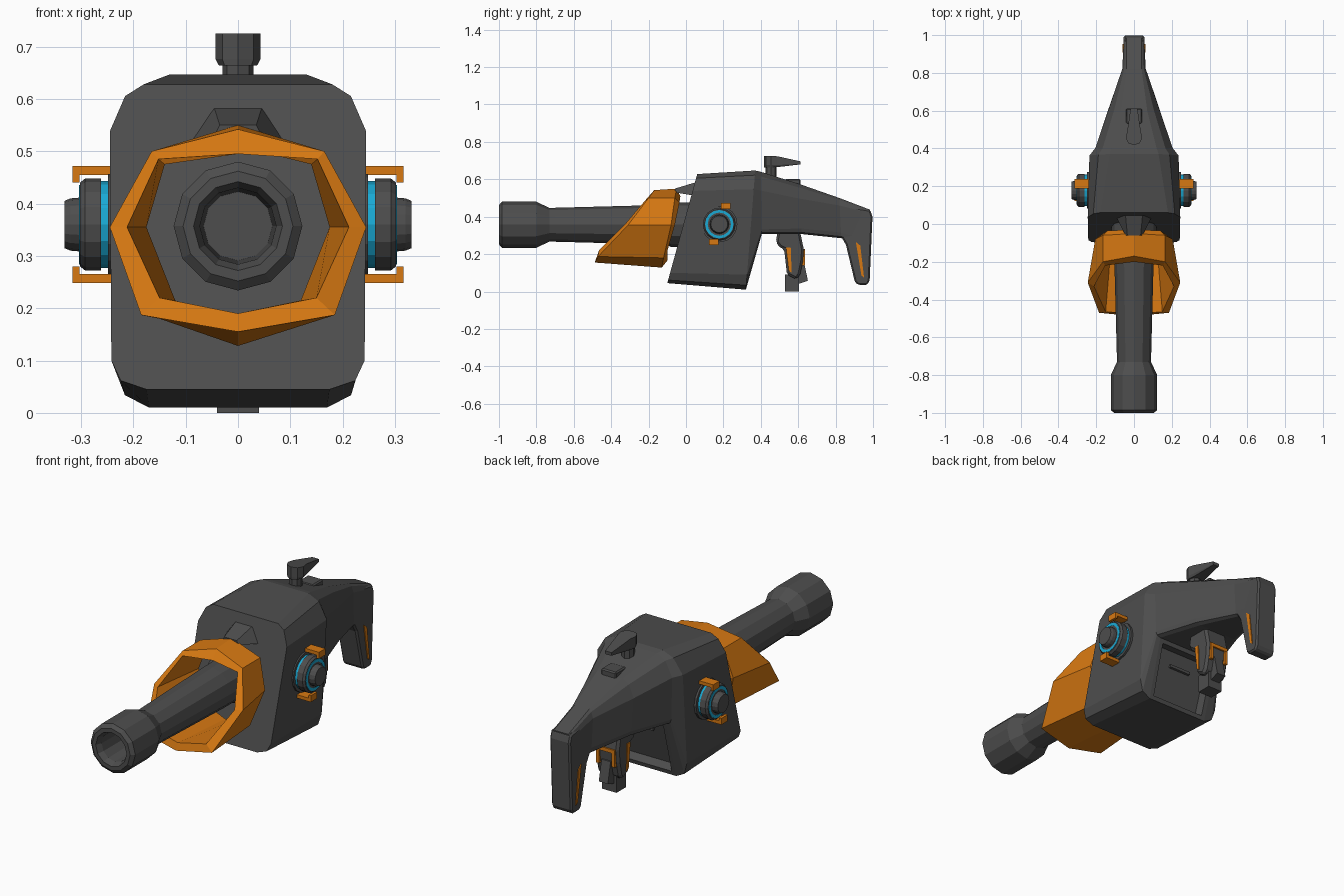
import bpy, bmesh, math
from mathutils import Vector


def material(name, rgb):
    m = bpy.data.materials.new(name)
    m.diffuse_color = (*rgb, 1)
    return m


DARK = material("dark_grey", (0.075, 0.075, 0.075))
ORANGE = material("orange", (0.68, 0.19, 0.006))
CYAN = material("cyan_blue", (0.01, 0.40, 0.66))


def finish(bm, name, mat):
    bmesh.ops.recalc_face_normals(bm, faces=bm.faces)
    me = bpy.data.meshes.new(name)
    bm.to_mesh(me)
    bm.free()
    me.materials.append(mat)
    ob = bpy.data.objects.new(name, me)
    bpy.context.collection.objects.link(ob)
    return ob


def loft(name, rings, mat, wrap=False, recess=None):
    """Skin a list of closed rings; wrap joins last to first, else ends are capped."""
    bm = bmesh.new()
    vs = [[bm.verts.new(p) for p in r] for r in rings]
    n = len(vs[0])
    pairs = list(zip(vs, vs[1:])) + ([(vs[-1], vs[0])] if wrap else [])
    faces = {}
    for k, (a, b) in enumerate(pairs):
        for i in range(n):
            j = (i + 1) % n
            faces[k, i] = bm.faces.new((a[i], a[j], b[j], b[i]))
    if not wrap:
        bm.faces.new(vs[0])
        bm.faces.new(vs[-1])
    bmesh.ops.recalc_face_normals(bm, faces=bm.faces)
    if recess:
        bmesh.ops.inset_region(bm, faces=[faces[recess]], thickness=0.03)
        bmesh.ops.inset_region(bm, faces=[faces[recess]], thickness=0.008, depth=-0.045)
    return finish(bm, name, mat)


def lathe(name, profile, mat, axis, centre, n=12, wrap=False):
    """Revolve (position, radius) pairs round the x or y axis through centre."""
    rings = []
    for a, r in profile:
        ring = []
        for i in range(n):
            t = 2 * math.pi * i / n
            u, v = r * math.sin(t), r * math.cos(t)
            p = (u, a, v) if axis == 'y' else (a, u, v)
            ring.append(Vector(p) + Vector(centre))
        rings.append(ring)
    return loft(name, rings, mat, wrap)


def prism(name, pts, x0, x1, mat, bevel=0.0):
    """Extrude a (y, z) outline from x0 to x1."""
    ob = loft(name, [[(x, y, z) for y, z in pts] for x in (x0, x1)], mat)
    if bevel:
        b = ob.modifiers.new("edge", 'BEVEL')
        b.width, b.segments, b.limit_method = bevel, 1, 'ANGLE'
    return ob


def box(name, lo, hi, mat, bevel=0.0):
    return prism(name, [(lo[1], lo[2]), (hi[1], lo[2]), (hi[1], hi[2]), (lo[1], hi[2])],
                 lo[0], hi[0], mat, bevel)


def mirrored(half):
    """Close a half ring whose first and last points lie on x = 0."""
    return half + [(-x, y, z) for x, y, z in half[-2:0:-1]]


# Body: one loft from the slanted front to the slim tail
def section(yb, yt, zb, zt, w, bw, tw, cb, ct):
    right = [(bw, zb), (bw + (w - bw) * 0.7, zb + cb * 0.3), (w - 0.003, zb + cb),
             (w, zt - ct), (tw + (w - tw) * 0.55, zt - ct * 0.25), (tw, zt)]
    ring = [(x, yb + (yt - yb) * (z - zb) / (zt - zb), z) for x, z in right]
    return ring + [(-x, y, z) for x, y, z in reversed(ring)]


loft("body", [
    section(-0.10, 0.06, 0.045, 0.628, 0.245, 0.175, 0.18, 0.055, 0.09),
    section(0.32, 0.37, 0.010, 0.647, 0.236, 0.170, 0.13, 0.080, 0.10),
    section(0.405, 0.40, 0.307, 0.640, 0.205, 0.175, 0.12, 0.025, 0.10),
    section(0.62, 0.60, 0.307, 0.577, 0.135, 0.105, 0.07, 0.030, 0.08),
    section(0.83, 0.82, 0.285, 0.500, 0.062, 0.045, 0.04, 0.030, 0.04),
    section(0.985, 0.985, 0.25, 0.437, 0.054, 0.040, 0.04, 0.020, 0.02),
], DARK, recess=(1, 11))
box("recess_bar", (-0.06, 0.31, 0.215), (0.06, 0.345, 0.23), DARK)

# Wedge above the guard
loft("front_wedge", [
    [(-0.045, -0.06, 0.53), (0.045, -0.06, 0.53), (0.035, -0.06, 0.55), (-0.035, -0.06, 0.55)],
    [(-0.105, 0.06, 0.51), (0.105, 0.06, 0.51), (0.045, 0.045, 0.582), (-0.045, 0.045, 0.582)],
], DARK)

# Barrel with hollow muzzle, and its collar
lathe("barrel", [(-0.72, 0.066), (-0.97, 0.073), (-1.0, 0.085), (-1.0, 0.105), (-0.985, 0.123),
                 (-0.80, 0.123), (-0.73, 0.09), (-0.2, 0.104), (0.1, 0.106)],
      DARK, 'y', (0, 0, 0.357))
lathe("barrel_collar", [(-0.1, 0.106), (-0.08, 0.12), (0.08, 0.12)], DARK, 'y', (0, 0, 0.357))

# Orange hand guard, an open slanted sleeve
loft("hand_guard", [mirrored(h) for h in (
    [(0, -0.17, 0.542), (0.165, -0.20, 0.50), (0.245, -0.31, 0.355), (0.185, -0.47, 0.187), (0, -0.488, 0.155)],
    [(0, -0.05, 0.550), (0.165, -0.06, 0.50), (0.205, -0.08, 0.355), (0.150, -0.12, 0.180), (0, -0.13, 0.128)],
    [(0, -0.03, 0.510), (0.140, -0.035, 0.475), (0.175, -0.06, 0.355), (0.120, -0.10, 0.215), (0, -0.10, 0.165)],
    [(0, -0.20, 0.495), (0.152, -0.22, 0.485), (0.212, -0.33, 0.355), (0.150, -0.465, 0.220), (0, -0.475, 0.190)],
)], ORANGE, wrap=True)

# Side knobs with cyan rings and orange clips
for s, side in ((1, "right"), (-1, "left")):
    def knob(name, prof, mat, wrap=False):
        lathe(f"{side}_{name}", [(s * a, r) for a, r in prof], mat, 'x', (0, 0.178, 0.36), 16, wrap)
    knob("knob_base", [(0.2, 0.097), (0.248, 0.097)], DARK)
    knob("knob_ring", [(0.2, 0.083), (0.264, 0.083)], CYAN)
    knob("knob_disc", [(0.262, 0.088), (0.292, 0.088), (0.302, 0.08)], DARK)
    knob("knob_trim", [(0.296, 0.076), (0.304, 0.076), (0.304, 0.062), (0.296, 0.062)], CYAN, True)
    knob("knob_cap", [(0.295, 0.052), (0.32, 0.05), (0.332, 0.045)], DARK)
    for k, yc in ((1, 0.212), (-1, 0.148)):
        z = [0.36 + k * d for d in (0.095, 0.112, 0.08)]
        box(f"{side}_clip_arm", (s * 0.2, yc - 0.025, z[0]), (s * 0.315, yc + 0.025, z[1]), ORANGE)
        box(f"{side}_clip_lip", (s * 0.303, yc - 0.025, z[2]), (s * 0.316, yc + 0.025, z[1]), ORANGE)
    # Orange inlays on the rear handle and trigger block
    prism(f"{side}_handle_inlay", [(0.908, 0.265), (0.932, 0.245), (0.952, 0.075), (0.938, 0.085)],
          s * 0.05, s * 0.06, ORANGE)
    prism(f"{side}_trigger_inlay", [(0.535, 0.235), (0.56, 0.235), (0.565, 0.10), (0.55, 0.11)],
          s * 0.06, s * 0.069, ORANGE)
    box(f"{side}_trigger_trim", (s * 0.035, 0.60, 0.14), (s * 0.052, 0.636, 0.222), ORANGE)

# Rear handle
prism("rear_handle", [(0.82, 0.31), (0.855, 0.25), (0.903, 0.05), (0.92, 0.036), (0.97, 0.036),
                      (0.982, 0.06), (0.997, 0.40), (0.985, 0.437), (0.9, 0.45)],
      -0.056, 0.056, DARK, 0.008)

# Trigger block under the stock
prism("trigger_block", [(0.48, 0.265), (0.5, 0.238), (0.525, 0.225), (0.54, 0.09), (0.59, 0.065),
                        (0.61, 0.09), (0.625, 0.16), (0.63, 0.225), (0.61, 0.32), (0.49, 0.32)],
      -0.065, 0.065, DARK, 0.012)
box("trigger_trim_bar", (-0.052, 0.60, 0.208), (0.052, 0.637, 0.226), ORANGE)
prism("trigger_lever", [(0.60, 0.17), (0.63, 0.16), (0.652, 0.058), (0.60, 0.04)], -0.025, 0.025, DARK)
box("trigger_foot", (-0.04, 0.53, 0.0), (0.04, 0.605, 0.09), DARK)

# Top lever: neck and teardrop head, with a small block behind
loft("lever_neck", [[(0.03 * math.cos(a), 0.455 + 0.03 * math.sin(a), z)
                     for a in [i * math.pi / 4 for i in range(8)]] for z in (0.58, 0.68)], DARK)
drop = [(0, 0.418), (0.03, 0.428), (0.043, 0.455), (0.036, 0.49), (0.018, 0.612)]
drop += [(-x, y) for x, y in drop[:0:-1]]
loft("lever_head", [
    [(x * 0.85, y, 0.664 + max(0, y - 0.48) * 0.12) for x, y in drop],
    [(x, y, 0.676 + max(0, y - 0.48) * 0.05) for x, y in drop],
    [(x, y, 0.725 - max(0, y - 0.48) * 0.22) for x, y in drop]], DARK)
box("rear_block", (-0.042, 0.53, 0.55), (0.042, 0.612, 0.602), DARK, 0.006)
